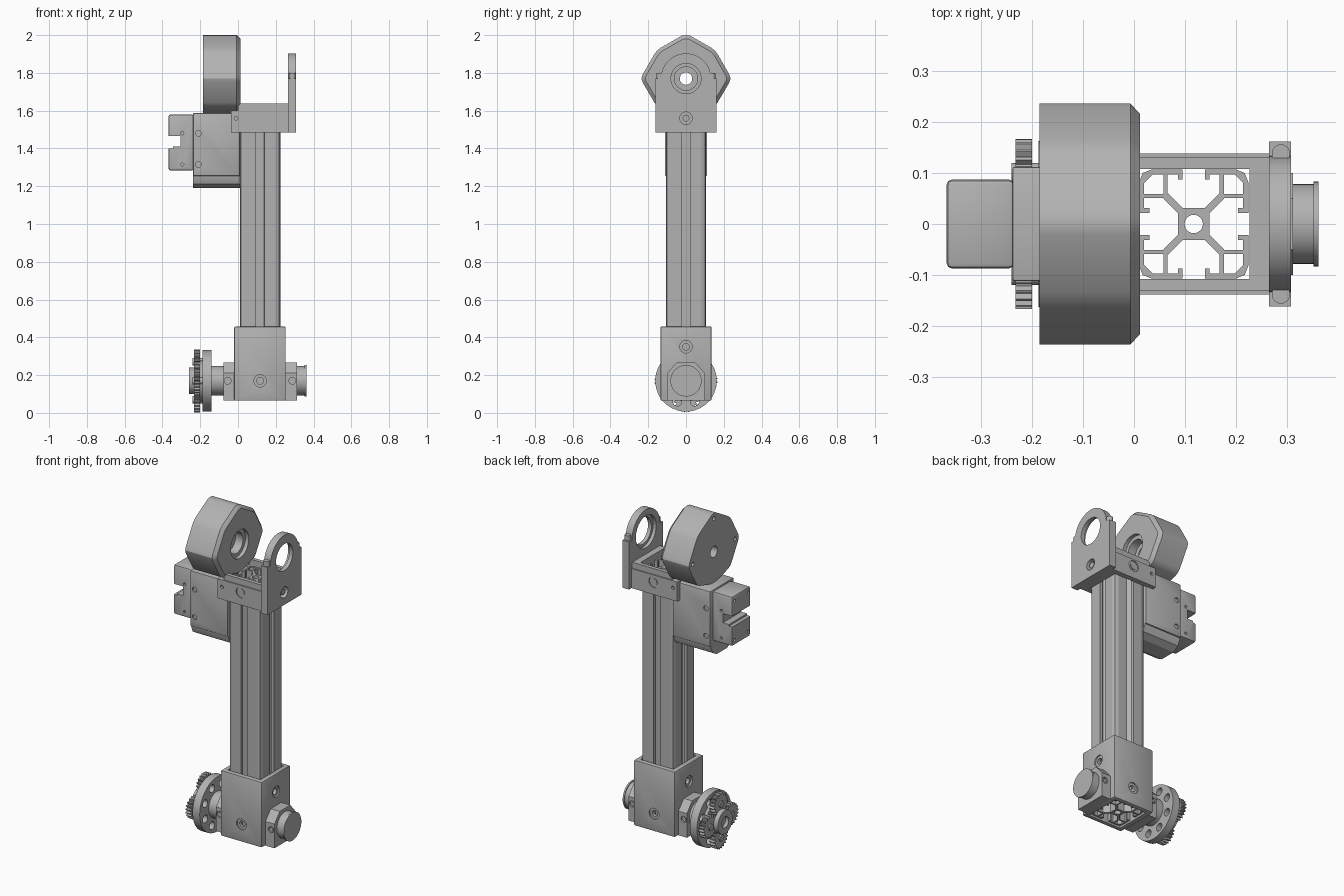
import bpy, bmesh
from math import sin, cos, pi, radians
from mathutils import Vector

if "Cube" in bpy.data.objects:
    bpy.data.objects.remove(bpy.data.objects["Cube"])

grey = bpy.data.materials.new("machined_grey")
grey.use_nodes = True
COLOUR = (0.45, 0.45, 0.45, 1)
grey.diffuse_color = COLOUR
for node in grey.node_tree.nodes:
    if node.type == 'BSDF_PRINCIPLED':
        node.inputs["Base Color"].default_value = COLOUR
        node.inputs["Roughness"].default_value = 0.6

CX = 0.117      # centre line of the column
HUB = 0.17      # height of the lower axle
EYE = 1.77      # height of the upper axle


def place(axis, u, v, w):
    return {'x': Vector((w, u, v)), 'y': Vector((u, w, v)), 'z': Vector((u, v, w))}[axis]


def prism(name, axis, pts, a, b, smooth=False, bevel=0):
    """Extrude a profile along an axis from a to b."""
    bm = bmesh.new()
    face = bm.faces.new([bm.verts.new(place(axis, u, v, a)) for u, v in pts])
    ext = bmesh.ops.extrude_face_region(bm, geom=[face])
    verts = [g for g in ext["geom"] if isinstance(g, bmesh.types.BMVert)]
    bmesh.ops.translate(bm, vec=place(axis, 0, 0, b - a), verts=verts)
    bmesh.ops.recalc_face_normals(bm, faces=bm.faces)
    mesh = bpy.data.meshes.new(name)
    bm.to_mesh(mesh)
    bm.free()
    mesh.materials.append(grey)
    obj = bpy.data.objects.new(name, mesh)
    bpy.context.collection.objects.link(obj)
    activate(obj)
    if bevel:
        mod = obj.modifiers.new("edge", 'BEVEL')
        mod.width, mod.segments, mod.limit_method = bevel, 2, 'ANGLE'
        bpy.ops.object.modifier_apply(modifier=mod.name)
    if smooth:
        bpy.ops.object.shade_smooth_by_angle(angle=radians(30))
    return obj


def activate(obj):
    bpy.ops.object.select_all(action='DESELECT')
    obj.select_set(True)
    bpy.context.view_layer.objects.active = obj


def box(name, x, y, z, bevel=0):
    return prism(name, 'z', [(x[0], y[0]), (x[1], y[0]), (x[1], y[1]), (x[0], y[1])], *z, bevel=bevel)


def ring(u, v, r, n=32):
    return [(u + r * cos(2 * pi * i / n), v + r * sin(2 * pi * i / n)) for i in range(n)]


def rod(name, axis, u, v, r, a, b, n=32):
    return prism(name, axis, ring(u, v, r, n), a, b, smooth=True)


def cut(obj, *cutters):
    for cutter in cutters:
        mod = obj.modifiers.new("cut", 'BOOLEAN')
        mod.operation, mod.solver, mod.object = 'DIFFERENCE', 'EXACT', cutter
        activate(obj)
        bpy.ops.object.modifier_apply(modifier=mod.name)
        bpy.data.objects.remove(cutter)
    activate(obj)
    bpy.ops.object.shade_smooth_by_angle(angle=radians(30))


def drill(obj, axis, u, v, r, a, b):
    cut(obj, rod("cutter", axis, u, v, r, a, b, 24))


def gear(name, y, z, r, teeth, a, b):
    pts = []
    for i in range(teeth):
        for k, rad in enumerate((r - 0.012, r - 0.012, r, r)):
            t = 2 * pi * (i + k / 4) / teeth
            pts.append((y + rad * cos(t), z + rad * sin(t)))
    return prism(name, 'x', pts, a, b)


# Slotted aluminium column, four identical corners around a bored core
H, LOW, TOP = 0.107, 0.075, 1.6
corner = [(0.022, H), (H - 0.025, H), (H - 0.007, H - 0.007), (H, H - 0.025), (H, 0.022),
          (H - 0.02, 0.022), (H - 0.02, 0.031), (H - 0.01, 0.031), (H - 0.01, H - 0.027),
          (H - 0.027, H - 0.01), (0.031, H - 0.01), (0.031, H - 0.02), (0.022, H - 0.02)]
pocket = [(0.051, H - 0.005), (0.051, 0.051), (H - 0.005, 0.051), (H - 0.005, 0.059),
          (0.059, 0.059), (0.059, H - 0.005)]
rib = [(0.018, 0.028), (0.028, 0.018), (0.06, 0.05), (0.05, 0.06)]
for q in range(4):
    c, s = round(cos(q * pi / 2)), round(sin(q * pi / 2))
    for label, shape in (("corner", corner), ("pocket", pocket), ("rib", rib)):
        prism(f"column_{label}_{q + 1}", 'z',
              [(CX + c * u - s * v, s * u + c * v) for u, v in shape], LOW, TOP)
core = box("column_core", (CX - 0.031, CX + 0.031), (-0.031, 0.031), (LOW, TOP))
drill(core, 'z', CX, 0, 0.018, 0, 2)

# Lower sleeve with screw holes
sleeve = box("lower_sleeve", (-0.02, 0.252), (-0.135, 0.135), (0.065, 0.457), 0.006)
cut(sleeve, box("cutter", (CX - 0.109, CX + 0.109), (-0.109, 0.109), (0, 1)))
drill(sleeve, 'y', CX, HUB, 0.018, -1, 1)
drill(sleeve, 'x', 0, 0.35, 0.018, -1, 1)
for s in (-1, 1):
    drill(sleeve, 'y', CX, HUB, 0.033, s * 0.127, s * 0.2)
    drill(sleeve, 'x', 0, 0.35, 0.033, CX + s * 0.127, CX + s * 0.2)

# Bearing blocks on both sides of the sleeve
block = [(-0.1, 0.065), (0.1, 0.065), (0.1, 0.21), (0.05, 0.267), (-0.05, 0.267), (-0.1, 0.21)]
for label, a, b, sx in (("left", 0.25, 0.312, 0.288), ("right", -0.076, -0.018, -0.055)):
    obj = prism(f"{label}_bearing_block", 'x', block, a, b)
    for s in (-1, 1):
        drill(obj, 'y', sx, HUB, 0.018, s * 0.09, s * 0.2)
        rod(f"{label}_bearing_screw", 'y', sx, HUB, 0.011, s * 0.08, s * 0.096, 16)
rod("axle_cap", 'x', 0, HUB, 0.078, 0.31, 0.362, 40)
rod("axle_cap_rim", 'x', 0, HUB, 0.083, 0.352, 0.362, 40)
rod("axle_collar", 'x', 0, HUB, 0.078, -0.14, -0.07, 40)

# Drive disc with lightening holes and planet gears
disc = rod("drive_disc", 'x', 0, HUB, 0.163, -0.187, -0.14, 48)
for i in range(8):
    t = pi * (i + 0.5) / 4
    drill(disc, 'x', 0.12 * cos(t), HUB + 0.12 * sin(t), 0.023, -1, 1)
rod("gear_carrier", 'x', 0, HUB, 0.11, -0.205, -0.18, 40)
for i in range(4):
    y, z = 0.1 * cos(i * pi / 2), HUB + 0.1 * sin(i * pi / 2)
    gear(f"planet_gear_{i + 1}", y, z, 0.067, 20, -0.232, -0.2)
    rod(f"planet_pin_{i + 1}", 'x', y, z, 0.02, -0.24, -0.18, 16)
gear("sun_gear", 0, HUB, 0.045, 14, -0.23, -0.19)
hub = rod("gear_hub", 'x', 0, HUB, 0.07, -0.26, -0.232)
drill(hub, 'x', 0, HUB, 0.033, -0.3, -0.24)

# Upper fork: side arms, cross bar and round-topped eye plate
for label, s in (("back", 1), ("front", -1)):
    box(f"{label}_arm_web", (0, 0.268), sorted((s * 0.108, s * 0.131)), (1.485, 1.637))
    arm = box(f"{label}_arm", (-0.038, 0.268), sorted((s * 0.108, s * 0.138)), (1.485, 1.602))
    drill(arm, 'y', CX, 1.56, 0.033, s * 0.132, s * 0.2)
    drill(arm, 'y', -0.01, 1.56, 0.01, s * 0.125, s * 0.2)
    rod(f"{label}_arm_screw", 'y', CX, 1.56, 0.02, s * 0.12, s * 0.137, 20)
box("cross_bar", (0.226, 0.268), (-0.11, 0.11), (1.485, 1.637))
arch = [(0.133 * cos(pi * i / 24), EYE + 0.133 * sin(pi * i / 24)) for i in range(25)]
outline = ([(-0.162, 1.485), (0.162, 1.485), (0.162, EYE)] + arch + [(-0.162, EYE)])
plate = prism("eye_plate", 'x', outline, 0.265, 0.308)
drill(plate, 'x', 0, EYE, 0.08, 0, 1)
drill(plate, 'x', 0, EYE, 0.097, 0.2, 0.285)
drill(plate, 'x', 0, 1.56, 0.033, 0.2, 0.4)
rod("eye_plate_screw", 'x', 0, 1.56, 0.018, 0.25, 0.3, 20)
for s in (-1, 1):
    rod("shoulder_screw", 'z', 0.288, s * 0.138, 0.018, 1.75, 1.8, 20)

# Upper drive housing, rounded polygon chamfered on the inner side
shell = [(0, 0.235), (0.152, 0.148), (0.237, 0), (0.152, -0.148), (0, -0.19),
         (-0.152, -0.148), (-0.237, 0), (-0.152, 0.148)]
smoothed = []
for i, p in enumerate(shell):
    p, prev, nxt = Vector(p), Vector(shell[i - 1]), Vector(shell[(i + 1) % len(shell)])
    a, b = p.lerp(prev, 0.14), p.lerp(nxt, 0.14)
    smoothed += [a, (a + b + p * 2) / 4, b]
k = 1.02
housing = prism("drive_housing", 'x', [(k * p.x, EYE + (k if p.y > 0 else 1) * p.y) for p in smoothed], -0.185, 0.012)
for v in housing.data.vertices:
    v.co.z = min(v.co.z, 2.0)
bm = bmesh.new()
bm.from_mesh(housing.data)
rim = [e for e in bm.edges if all(v.co.x > 0 for v in e.verts)]
bmesh.ops.bevel(bm, geom=rim, offset=0.019, segments=1, affect='EDGES')
bm.to_mesh(housing.data)
bm.free()
drill(housing, 'x', 0, EYE, 0.085, -0.06, 0.1)
drill(housing, 'x', 0, EYE, 0.033, -1, 1)
for u, v in ((0, 0.2), (0.2, 0), (-0.2, 0)):
    drill(housing, 'x', u, EYE + v, 0.012, -0.3, -0.17)
bearing = rod("housing_bearing", 'x', 0, EYE, 0.085, -0.06, -0.01)
drill(bearing, 'x', 0, EYE, 0.062, -1, 1)

# Gearbox with rounded belly, and motor with a notched end
gearbox = box("gearbox", (-0.238, 0.01), (-0.112, 0.112), (1.255, 1.587), 0.004)
belly = [(-0.104, 1.3), (-0.104, 1.25), (-0.088, 1.212), (-0.05, 1.19),
         (0.05, 1.19), (0.088, 1.212), (0.104, 1.25), (0.104, 1.3)]
prism("gearbox_belly", 'x', belly, -0.238, 0.01, smooth=True)
motor = box("motor", (-0.367, -0.235), (-0.087, 0.087), (1.283, 1.58), 0.01)
cut(motor, box("cutter", (-0.4, -0.345), (-1, 1), (1.4, 1.465)),
    box("cutter", (-0.346, -0.305), (-1, 1), (1.41, 1.465)))
for s in (-1, 1):
    for z in (1.315, 1.48):
        drill(gearbox, 'y', -0.21, z, 0.015, s * 0.102, s * 0.2)
        drill(motor, 'y', -0.295, z, 0.008, s * 0.075, s * 0.2)
        drill(motor, 'x', s * 0.065, z + (0.07 if z > 1.4 else 0), 0.009, -0.4, -0.355)
    drill(motor, 'z', -0.21, s * 0.053, 0.008, 1.57, 1.7)
